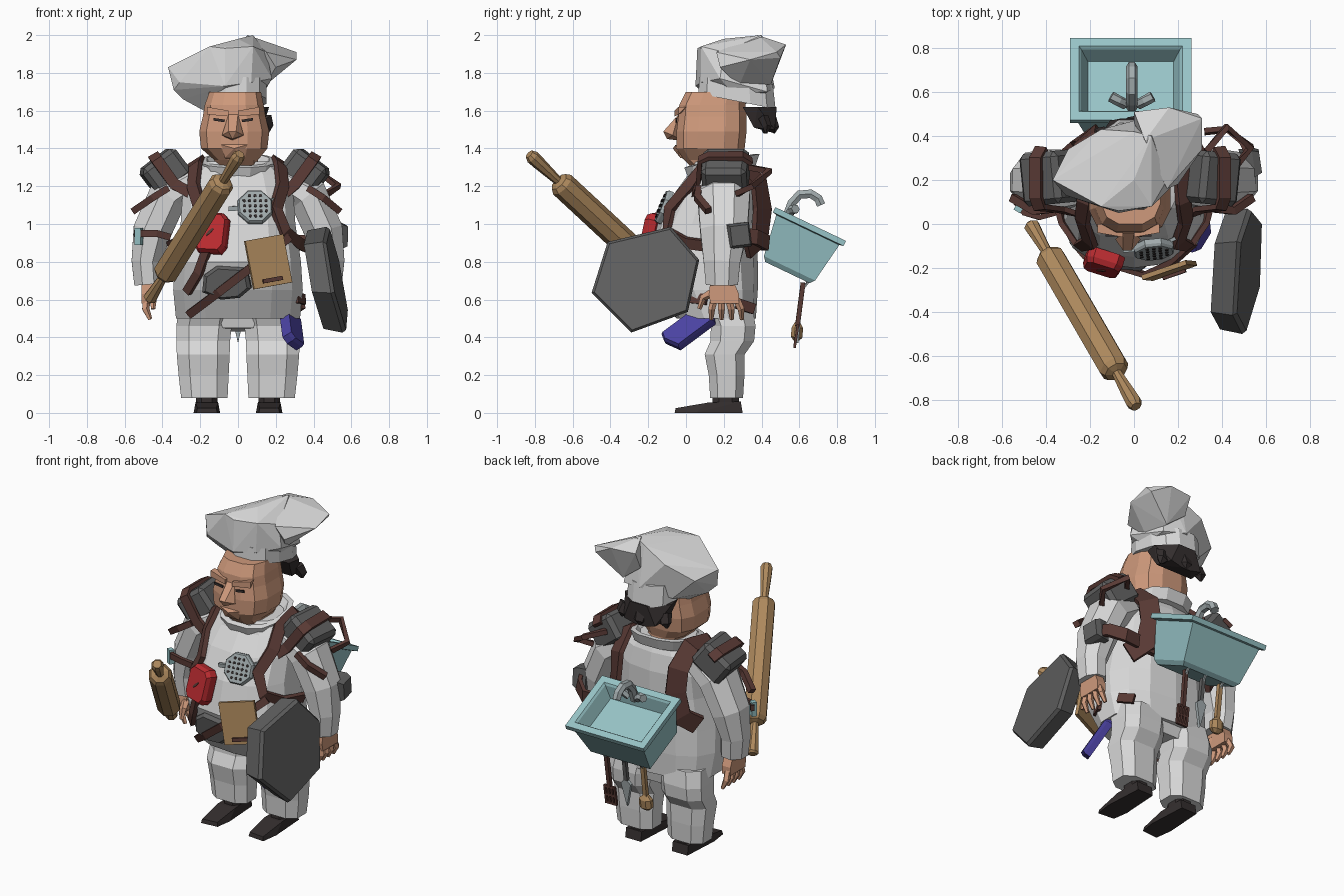
import bpy, bmesh, math
from mathutils import Vector as V

COLORS = {
    "white_cloth": (.70, .70, .70), "skin": (.62, .32, .20), "teal_enamel": (.31, .55, .57),
    "dark_grey": (.115, .115, .115), "brown_leather": (.10, .042, .035), "red_cloth": (.50, .025, .03),
    "tan_wood": (.42, .25, .11), "blue_cloth": (.07, .055, .36), "black": (.035, .028, .028),
    "metal": (.36, .41, .42)}
MAT = {}
for key, c in COLORS.items():
    MAT[key] = bpy.data.materials.new(key)
    MAT[key].diffuse_color = (*c, 1)


def finish(name, bm, mat):
    bmesh.ops.recalc_face_normals(bm, faces=bm.faces)
    me = bpy.data.meshes.new(name)
    bm.to_mesh(me)
    bm.free()
    me.materials.append(MAT[mat])
    ob = bpy.data.objects.new(name, me)
    bpy.context.collection.objects.link(ob)
    return ob


def loft(name, rings, mat):
    bm = bmesh.new()
    vs = [[bm.verts.new(p) for p in r] for r in rings]
    n = len(vs[0])
    for a, b in zip(vs, vs[1:]):
        for i in range(n):
            bm.faces.new((a[i], a[(i + 1) % n], b[(i + 1) % n], b[i]))
    bm.faces.new(vs[0])
    bm.faces.new(vs[-1])
    return finish(name, bm, mat)


def hull(name, pts, mat):
    bm = bmesh.new()
    for p in pts:
        bm.verts.new(p)
    r = bmesh.ops.convex_hull(bm, input=bm.verts)
    junk = [v for v in r["geom_interior"] if isinstance(v, bmesh.types.BMVert)]
    bmesh.ops.delete(bm, geom=junk, context='VERTS')
    return finish(name, bm, mat)


def oval(z, cx, cy, rx, ry, n=14, tilt=0, e=.8):
    out = []
    for i in range(n):
        a = (i + .5) * math.tau / n
        c, s = math.cos(a), math.sin(a)
        y = ry * math.copysign(abs(s) ** e, s)
        out.append(V((cx + rx * math.copysign(abs(c) ** e, c), cy + y, z + tilt * y)))
    return out


def sweep(name, pts, radii, mat, n=4, up=(0, 1, 0), centre=None):
    """Tube or flat band along points; radii are (across, along up) pairs."""
    pts = [V(p) for p in pts]
    if isinstance(radii, tuple):
        radii = [radii] * len(pts)
    k = math.sqrt(2) if n == 4 else 1
    rings = []
    for i, p in enumerate(pts):
        t = (pts[min(i + 1, len(pts) - 1)] - pts[max(i - 1, 0)]).normalized()
        u = (p - V(centre)) if centre else V(up)
        s = u.cross(t).normalized()
        u = t.cross(s)
        rings.append([p + s * radii[i][0] * k * math.cos((j + .5) * math.tau / n)
                      + u * radii[i][1] * k * math.sin((j + .5) * math.tau / n) for j in range(n)])
    return loft(name, rings, mat)


def plate(name, pts, c, nrm, thick, mat, roll=0, shrink=1.0):
    """Flat outline extruded along a normal."""
    n = V(nrm).normalized()
    e1 = V((0, 0, 1)).cross(n).normalized()
    e2 = n.cross(e1)
    cr, sr = math.cos(roll), math.sin(roll)
    def ring(k, h):
        return [V(c) + e1 * k * (u * cr - v * sr) + e2 * k * (u * sr + v * cr) + n * h for u, v in pts]
    return loft(name, [ring(1, -thick / 2), ring(1, thick * .15), ring(shrink, thick / 2)], mat)


def box(w, h):
    return [(-w, -h), (w, -h), (w, h), (-w, h)]


def ngon(n, rx, ry):
    return [(rx * math.cos((i + .5) * math.tau / n), ry * math.sin((i + .5) * math.tau / n)) for i in range(n)]


# Jacket body: z, centre x, centre y, half width, half depth
TORSO = [(.50, 0, .16, .335, .21), (.65, 0, .12, .35, .26), (.80, 0, .09, .34, .29), (1.0, 0, .11, .31, .26),
         (1.15, 0, .15, .30, .22), (1.26, 0, .18, .26, .17), (1.33, 0, .18, .17, .14)]
loft("jacket", [oval(*r) for r in TORSO], "white_cloth")


def front(x, z, out=.015):
    """Point on the front of the jacket."""
    for a, b in zip(TORSO, TORSO[1:]):
        if a[0] <= z <= b[0]:
            f = (z - a[0]) / (b[0] - a[0])
            cy, rx, ry = (a[i] + (b[i] - a[i]) * f for i in (2, 3, 4))
            return V((x, cy - ry * max(0, 1 - abs(x / rx) ** 2.5) ** .4 - out, z))


# Collar and head
loft("collar", [oval(1.27, 0, .19, .18, .18, 12, .18), oval(1.335, 0, .19, .20, .205, 12, .18),
                oval(1.34, 0, .19, .17, .175, 12, .18), oval(1.29, 0, .19, .13, .14, 12, .18)], "white_cloth")
loft("head", [oval(*r, 12, 0, .72) for r in [
    (1.27, 0, .18, .11, .12), (1.34, -.01, .14, .12, .155), (1.40, -.02, .13, .18, .185),
    (1.49, -.02, .135, .19, .19), (1.57, -.02, .14, .17, .185), (1.63, -.02, .14, .16, .18),
    (1.70, -.015, .16, .14, .165)]], "skin")
hull("nose", [(-.05, -.04, 1.58), (0, -.04, 1.58), (-.085, -.07, 1.47), (.03, -.07, 1.47),
              (-.05, -.12, 1.49), (-.01, -.12, 1.49), (-.03, -.10, 1.45), (-.03, -.02, 1.44)], "skin")
hull("chin", [(-.09, -.055, 1.42), (.05, -.055, 1.42), (-.02, -.07, 1.40), (-.07, -.03, 1.35),
              (.03, -.03, 1.35), (-.02, .05, 1.33)], "skin")
for s in (-1, 1):
    x = -.025 + s * .085
    hull("brow", [(x + s * dx, y, z) for dx, y, z in [
        (-.06, -.06, 1.57), (.055, -.04, 1.58), (-.06, -.06, 1.60), (.055, -.04, 1.62), (-.06, 0, 1.6), (.055, 0, 1.62)]], "skin")
    plate("eye", box(.03, .007), (x - s * .01, -.052, 1.55), (0, -1, 0), .008, "black", s * .15)

# Hair below the hat
hull("hair", [(s * x, y, z) for s in (-1, 1) for x, y, z in [
    (.15, .30, 1.62), (.165, .38, 1.62), (.06, .48, 1.62), (.11, .47, 1.50), (.13, .36, 1.51), (.03, .47, 1.48)]], "black")
for x, y in [(-.13, .40), (0, .45), (.13, .41)]:
    sweep("hair_tuft", [(x, y, 1.56), (x * 1.15, y + .02, 1.51), (x * 1.2, y + .015, 1.48)],
          [(.05, .03), (.04, .025), (.008, .006)], "black", 5)

# Hat: band, drooping crown and folded tail
loft("hat_band", [oval(1.65, -.01, .27, .165, .21, 12, -.2), oval(1.76, -.01, .265, .165, .20, 12, -.1)], "white_cloth")
hull("hat_crown", [
    (-.34, .17, 1.71), (-.37, .20, 1.83), (-.30, .34, 1.79), (-.31, .13, 1.75), (-.15, .08, 1.94), (-.29, .2, 1.66),
    (-.07, .05, 1.73), (-.07, .06, 1.93), (.07, .08, 1.75), (.08, .08, 1.94), (-.15, .43, 1.89),
    (0, .2, 1.98), (0, .42, 1.97), (.08, .40, 2.0), (0, .47, 1.72), (.14, .43, 1.70), (.18, .18, 1.77),
    (.15, .2, 1.91), (-.18, .22, 1.60), (.13, .25, 1.69), (-.17, .38, 1.66)], "white_cloth")
hull("hat_tail", [
    (.05, .38, 2.0), (0, .51, 1.95), (.16, .53, 1.95), (.31, .48, 1.91), (.31, .34, 1.87), (.29, .50, 1.88),
    (.14, .28, 1.73), (.15, .16, 1.91), (.20, .18, 1.83), (.13, .45, 1.74), (0, .46, 1.84)], "white_cloth")

hull("trouser_seat", [(s * x, y, z) for s in (-1, 1) for x, y, z in [
    (.08, .14, .45), (.08, .33, .43), (.12, .12, .54), (.12, .35, .54)]], "white_cloth")
for s in (-1, 1):
    # Trousers and shoes
    loft("trouser_leg", [oval(z, s * x, y, a, b, 8, 0, .7) for z, x, y, a, b in [
        (.08, .178, .215, .13, .092), (.20, .182, .215, .14, .10), (.31, .184, .205, .148, .112),
        (.38, .184, .245, .15, .122), (.46, .18, .25, .155, .125), (.56, .165, .22, .155, .14)]], "white_cloth")
    hull("shoe", [(s * (.165 + a), y, z) for a, y, z in [
        (-.055, -.05, 0), (.055, -.06, 0), (-.07, .05, 0), (.07, .05, 0), (-.055, .30, 0), (.055, .30, 0),
        (-.05, -.045, .025), (.05, -.055, .025), (-.06, .12, .055), (.06, .12, .055), (-.055, .29, .06), (.055, .29, .06)]], "black")
    loft("ankle", [oval(z, s * .165, .21, .06, .075, 8) for z in (.04, .12)], "black")
    # Sleeve and hand
    sweep("sleeve", [(s * .24, .2, 1.23), (s * .37, .2, 1.15), (s * .455, .2, .96), (s * .485, .19, .80), (s * .475, .19, .68)],
          [(.09, .12), (.115, .15), (.11, .135), (.085, .105), (.08, .092)], "white_cloth", 8)
    hull("palm", [(s * (.48 + a), y, z) for a in (-.03, .03) for y, z in [
        (.13, .70), (.25, .70), (.12, .63), (.28, .63), (.13, .58), (.28, .58)]], "skin")
    for i in range(4):
        y = .148 + .04 * i
        sweep("finger", [(s * .485, y, .60), (s * .49, y + .012 * (i - 1), .55), (s * .465, y + .014 * (i - 1), .495)],
              [(.023, .021), (.021, .019), (.012, .011)], "skin", 5)
    sweep("thumb", [(s * .47, .16, .65), (s * .45, .09, .61), (s * .45, .07, .55)],
          [(.025, .028), (.022, .02), (.012, .011)], "skin", 5)
    # Pack straps over the shoulders and under the arms
    sweep("shoulder_strap", [(s * .31, .32, .87), (s * .24, .39, .93), (s * .21, .405, 1.08), (s * .215, .385, 1.22), (s * .22, .27, 1.33),
                             (s * .225, .10, 1.31), front(s * .235, 1.2), front(s * .20, 1.08), front(s * .25, .96),
                             (s * .32, .0, .90), (s * .36, .15, .88)],
          [(.06, .015)] * 4 + [(.05, .015)] + [(.035, .015)] * 3 + [(.03, .013)] * 3, "brown_leather", centre=(0, .15, 1.02))
    # Bundles on the shoulders with bands and bars
    bx = .35 if s > 0 else .385
    bm = bmesh.new()
    bmesh.ops.create_cube(bm, size=1)
    bmesh.ops.scale(bm, vec=(.22, .24, .18), verts=bm.verts)
    bmesh.ops.bevel(bm, geom=bm.edges[:], offset=.025, segments=1, affect='EDGES')
    ob = finish("shoulder_bundle", bm, "dark_grey")
    ob.location, ob.rotation_euler = (s * bx, .21, 1.275), (0, s * .65, s * -.1)
    sweep("bundle_band", [(s * .24, .04, 1.16), (s * (bx - .05), .065, 1.21), (s * (bx + .045), .075, 1.34), (s * (bx + .06), .12, 1.36),
                          (s * (bx + .06), .30, 1.36), (s * (bx + .035), .345, 1.33)],
          (.03, .012), "brown_leather", centre=(s * bx, .21, 1.25))
    sweep("bundle_bar", [(s * .37, .07, 1.19), (s * .45, .06, 1.14), (s * (.36 + bx / 2), .12, 1.07)], (.018, .018), "brown_leather")
sweep("bundle_loop", [(.33, .33, 1.30), (.42, .44, 1.28), (.53, .35, 1.2), (.47, .27, 1.16)],
      (.015, .015), "brown_leather", up=(0, 0, 1))
# Arm bands, pouch and small dial
sweep("arm_band", [(.53, .30, .94), (.50, .37, .93), (.42, .43, .90), (.32, .42, .90)],
      (.04, .012), "brown_leather", centre=(.45, .2, .93))
sweep("wrist_band", [(-.54, .10, .95), (-.50, .05, .95), (-.43, .03, .95), (-.36, .05, .93)],
      (.018, .012), "brown_leather", centre=(-.45, .2, .95))
plate("arm_pouch", box(.06, .065), (.53, .28, .94), (1, .15, 0), .09, "dark_grey", .12, .8)
plate("wrist_dial", box(.018, .045), (-.525, .07, .935), (-.6, -1, 0), .03, "teal_enamel")
for a, b in [((.31, .02, .61), (.35, .11, .60)), ((.345, .27, .58), (.30, .36, .55))]:
    sweep("hip_strap", [a, b], (.028, .010), "brown_leather", centre=(0, .15, .57))
sweep("back_strap", [(-.22, .395, .90), (0, .41, .89), (.22, .395, .90)], (.03, .015), "brown_leather")

# Chest belts
sweep("belt", [front(-.26, .52, .03), front(-.1, .64, .055), front(.05, .755, .05), front(.18, .85, .01), front(.27, .93)],
      (.022, .012), "brown_leather", centre=(0, .12, .75))
sweep("side_belt", [front(-.16, .96), front(-.17, .85), front(-.21, .74), front(-.27, .64)],
      (.024, .014), "brown_leather", centre=(0, .12, .8))
sweep("chest_cord", [front(-.05, 1.08), front(.09, 1.09), front(.2, 1.13)], (.012, .008), "metal", centre=(0, .12, 1.1))

# Items carried on the front
plate("belly_pouch", [(-.13, -.05), (-.03, -.09), (.07, -.08), (.13, -.03), (.11, .08), (-.05, .09), (-.12, .04)],
      front(-.06, .69, .01), (-.1, -1, -.15), .06, "dark_grey", 0, .85)
plate("red_mitt", [(-.06, -.105), (.06, -.105), (.085, -.07), (.085, .08), (.055, .11), (-.055, .11), (-.085, .08), (-.085, -.07)],
      front(-.14, .95, .03), (-.3, -1, .25), .07, "red_cloth", -.05, .88)
plate("mitt_slot", ngon(6, .03, .008), front(-.14, .95, .03) + V((-.3, -1, .25)).normalized() * .036,
      (-.3, -1, .25), .006, "brown_leather", .8)
plate("board", box(.108, .13), front(.16, .80, .03), (.33, -1, .08), .022, "tan_wood", .17)
plate("board_slot", box(.055, .011), front(.16, .80, .03) + V((.022, -.012, -.095)), (.33, -1, .08), .028, "brown_leather", .17)
G, GN = front(.09, 1.09, .02), V((.1, -1, .4)).normalized()
plate("grater", ngon(8, .098, .098), G, GN, .035, "metal", 0, .92)
for i in range(-2, 3):
    for j in range(-2, 3):
        if abs(i) + abs(j) < 4:
            hole = [(u + i * .029, v + j * .029) for u, v in ngon(6, .009, .009)]
            plate("grater_hole", hole, G + GN * .019, GN, .005, "black")
plate("blue_mitt", [(-.14, -.03), (-.12, -.07), (-.03, -.11), (.14, .05), (.13, .11), (.0, .10)],
      (.29, .01, .44), (1, -.35, .6), .055, "blue_cloth", 0, .92)

# Hexagonal pan held at the side
PAN = [(-.50, .635), (-.415, .905), (-.08, .985), (.07, .81), (.01, .535), (-.29, .425)]
def pan_ring(dx, k):
    return [V((.475 + (.985 - z) * .19 + .1 * (y + .2) + dx, -.205 + (y + .205) * k, .71 + (z - .71) * k)) for y, z in PAN]
loft("pan", [pan_ring(-.12, .93), pan_ring(-.02, 1), pan_ring(0, .95)], "dark_grey")

# Rolling pin
A, B = V((.01, -.83, 1.37)), V((-.47, 0, .60))
sweep("rolling_pin", [A.lerp(B, t) for t in (0, .02, .06, .18, .19, .21, .81, .83, .84, .95, .99, 1)],
      [(r, r) for r in (.025, .037, .035, .024, .055, .07, .07, .055, .024, .033, .037, .025)], "tan_wood", 8)

# Sink on the back, tipped outward
C, U, N = V((-.015, .66, 1.0)), V((0, .9, -.43)).normalized(), V((0, .43, .9)).normalized()
def sink_ring(a, u, n):
    return [C + V((a * i, 0, 0)) + U * u * j + N * n for i, j in ((-1, -1), (1, -1), (1, 1), (-1, 1))]
loft("sink", [sink_ring(*r) for r in [(.195, .13, -.09), (.225, .155, -.012), (.235, .165, 0), (.277, .207, 0),
                                      (.277, .207, -.03), (.25, .185, -.035), (.21, .15, -.26), (.19, .13, -.285)]], "teal_enamel")
sweep("tap_spout", [(-.01, .53, 1.03), (-.01, .56, 1.11), (-.01, .60, 1.155), (-.01, .66, 1.16), (-.01, .70, 1.135), (-.01, .715, 1.10)],
      (.027, .027), "metal", 6, (1, 0, 0))
for s in (-1, 1):
    sweep("tap_handle", [(-.01 + s * .03, .545, 1.05), (-.01 + s * .06, .56, 1.075), (-.01 + s * .095, .58, 1.08)],
          (.025, .025), "metal", 6)

# Utensils hanging below the sink
for x in (-.13, 0, .13):
    sweep("hook", [(x, .62, .74), (x, .645, .69), (x, .62, .66)], (.009, .009), "metal", 5, (1, 0, 0))
sweep("spatula_handle", [(.13, .62, .69), (.125, .59, .46)], (.012, .012), "brown_leather")
for i in range(4):
    sweep("spatula_bar", [(.09 + .023 * i, .592, .46), (.088 + .023 * i, .575, .35)], (.007, .007), "brown_leather")
for z in (.35, .405, .46):
    sweep("spatula_crossbar", [(.084, .575 + (z - .35) * .15, z), (.164, .575 + (z - .35) * .15, z)], (.007, .007), "brown_leather")
sweep("trowel_handle", [(0, .62, .68), (0, .60, .54)], (.012, .012), "dark_grey")
plate("trowel_blade", [(-.035, 0), (0, -.15), (.035, 0), (0, .03)], (0, .60, .52), (0, 1, -.1), .02, "metal")
sweep("spoon_handle", [(-.13, .62, .69), (-.13, .59, .46)], (.013, .013), "tan_wood")
sweep("spoon_bowl", [(-.13, .59, .48), (-.13, .59, .45), (-.13, .585, .40), (-.13, .58, .38)],
      [(.015, .015), (.045, .033), (.045, .033), (.02, .012)], "tan_wood", 8)
